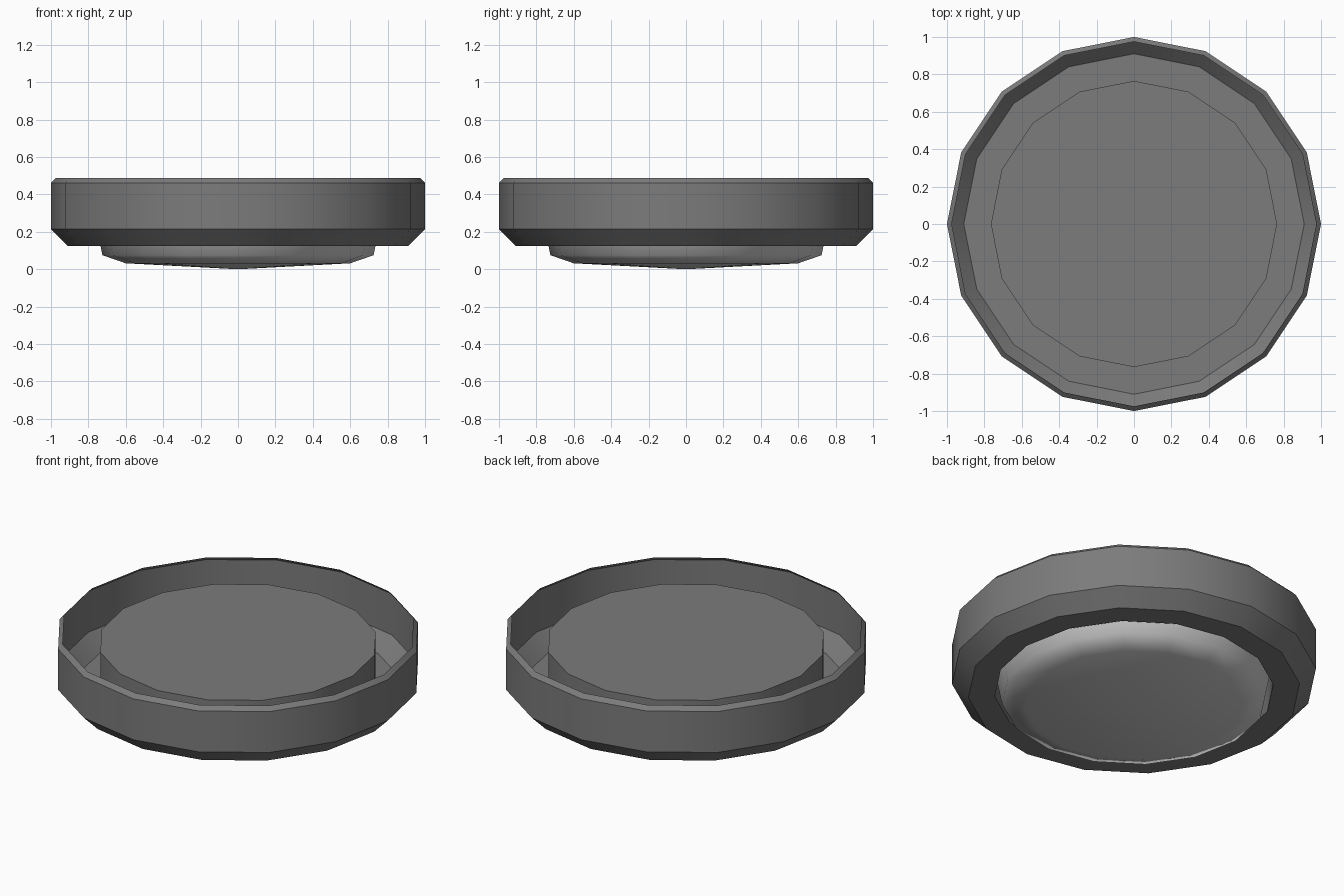
import bpy, bmesh, math

if "Cube" in bpy.data.objects:
    bpy.data.objects.remove(bpy.data.objects["Cube"])

SIDES = 16


def lathe(name, profile, angle):
    """Revolve (radius, z) points around z; zero radius makes a pole."""
    bm = bmesh.new()
    rings = []
    for r, z in profile:
        n = SIDES if r else 1
        rings.append([bm.verts.new((r * math.cos(2 * math.pi * i / n),
                                    r * math.sin(2 * math.pi * i / n), z))
                      for i in range(n)])
    for a, b in zip(rings, rings[1:]):
        for i in range(SIDES):
            j = (i + 1) % SIDES
            if len(b) == 1:
                bm.faces.new((a[i], b[0], a[j]))
            else:
                bm.faces.new((a[i], b[i], b[j], a[j]))
    bmesh.ops.recalc_face_normals(bm, faces=bm.faces)
    mesh = bpy.data.meshes.new(name)
    bm.to_mesh(mesh)
    bm.free()
    obj = bpy.data.objects.new(name, mesh)
    bpy.context.collection.objects.link(obj)
    bpy.ops.object.select_all(action='DESELECT')
    obj.select_set(True)
    bpy.context.view_layer.objects.active = obj
    bpy.ops.object.shade_smooth_by_angle(angle=math.radians(angle))
    return obj


# Housing: thin rim, bevelled wall, floor ring and raised central cover
housing = lathe("housing", [(0.975, 0.487), (1.0, 0.462), (1.0, 0.215), (0.91, 0.125),
                            (0.765, 0.125), (0.765, 0.422), (0, 0.422)], 30)
dark = bpy.data.materials.new("dark_grey")
dark.diffuse_color = (0.2, 0.2, 0.2, 1)
dark.use_nodes = True
dark.node_tree.nodes["Principled BSDF"].inputs["Base Color"].default_value = dark.diffuse_color
housing.data.materials.append(dark)

# Lens: shallow smooth dome seated in the underside recess
lathe("lens", [(0.765, 0.28), (0.725, 0.075), (0.60, 0.032), (0, 0.0)], 180)
